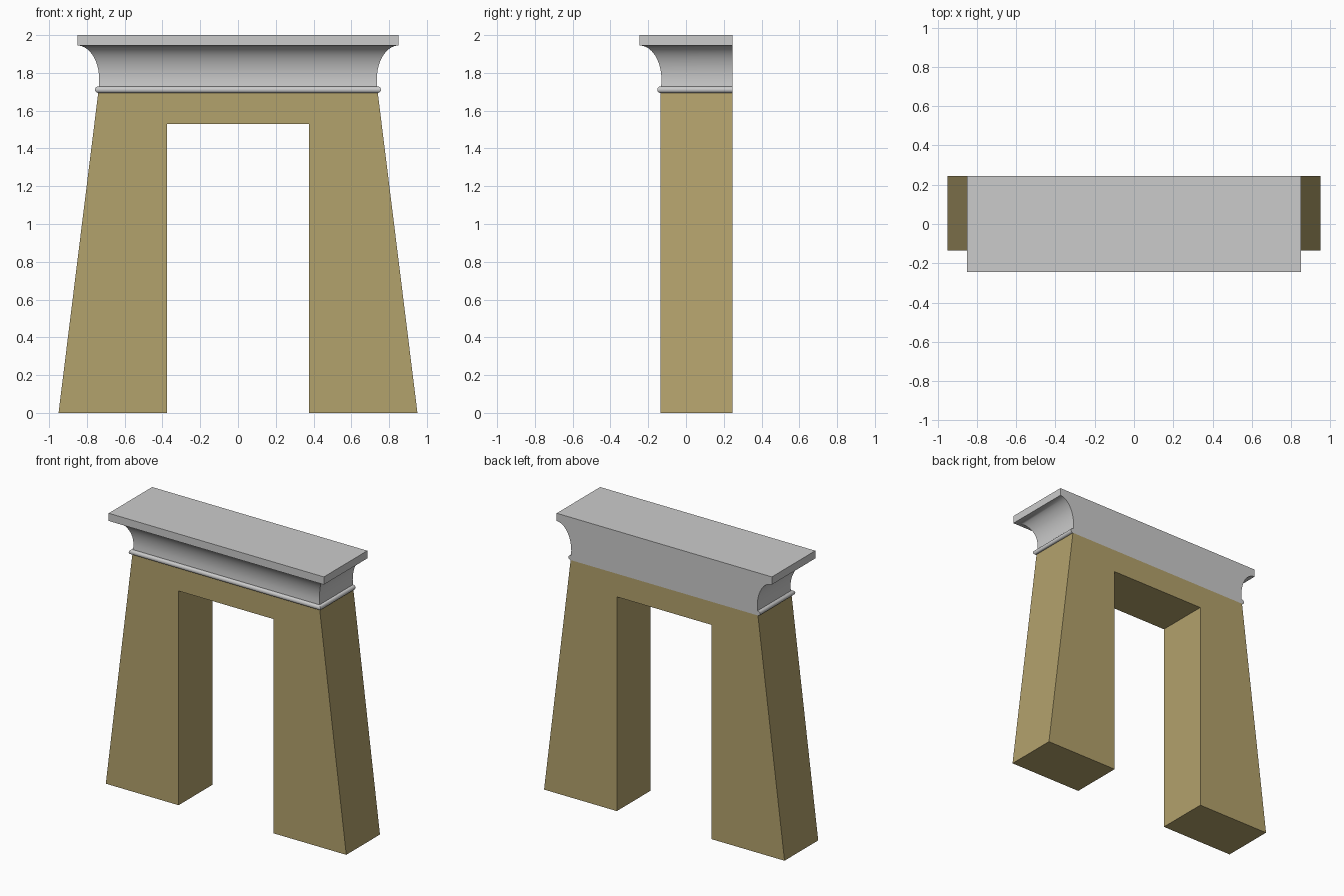
import bpy, bmesh, math

if "Cube" in bpy.data.objects:
    bpy.data.objects.remove(bpy.data.objects["Cube"])

BACK = 0.245        # flat rear plane shared by every part
FRONT = -0.135      # front plane of the wall
NECK = 0.74         # half width of the wall under the cornice


def finish(name, bm, smooth=False):
    bmesh.ops.recalc_face_normals(bm, faces=bm.faces[:])
    me = bpy.data.meshes.new(name)
    bm.to_mesh(me)
    bm.free()
    ob = bpy.data.objects.new(name, me)
    bpy.context.collection.objects.link(ob)
    if smooth:
        bpy.ops.object.select_all(action='DESELECT')
        bpy.context.view_layer.objects.active = ob
        ob.select_set(True)
        bpy.ops.object.shade_smooth_by_angle(angle=math.radians(35))
    return ob


def u_sweep(bm, profile):
    """Rings of (outward offset, z) running back-left, front, back-right with mitred corners."""
    rings = []
    for o, z in profile:
        x, y = NECK + o, FRONT - o
        rings.append([bm.verts.new((px, py, z)) for px, py in
                      ((-x, BACK), (-x, y), (x, y), (x, BACK))])
    return rings


def bridge(bm, a, b):
    for i in range(3):
        bm.faces.new((a[i], a[i + 1], b[i + 1], b[i]))


# Tapered wall with doorway, one outline extruded front to back
bm = bmesh.new()
outline = [(-0.95, 0), (-0.375, 0), (-0.375, 1.53), (0.375, 1.53),
           (0.375, 0), (0.95, 0), (NECK, 1.695), (-NECK, 1.695)]
face = bm.faces.new([bm.verts.new((x, FRONT, z)) for x, z in outline])
ext = bmesh.ops.extrude_face_region(bm, geom=[face])
bmesh.ops.translate(bm, vec=(0, BACK - FRONT, 0),
                    verts=[v for v in ext['geom'] if isinstance(v, bmesh.types.BMVert)])
wall = finish("gateway_wall", bm)
stone = bpy.data.materials.new("sandstone")
stone.diffuse_color = (0.45, 0.36, 0.15, 1)
stone.use_nodes = True
stone.node_tree.nodes["Principled BSDF"].inputs["Base Color"].default_value = stone.diffuse_color
wall.data.materials.append(stone)

# Hollow-curved cornice with flat top slab
bm = bmesh.new()
profile = [(0, 1.695), (-0.004, 1.74)]
for i in range(17):
    t = math.pi / 2 * i / 16
    profile.append((0.11 - 0.115 * math.cos(t), 1.765 + 0.18 * math.sin(t)))
profile.append((0.11, 2.0))
rings = u_sweep(bm, profile)
for a, b in zip(rings, rings[1:]):
    bridge(bm, a, b)
bm.faces.new(rings[0])
bm.faces.new(rings[-1])
bm.faces.new([r[0] for r in rings] + [r[3] for r in reversed(rings)])
finish("cornice", bm, True)

# Round moulding along the front and both sides
bm = bmesh.new()
R, N = 0.017, 16
rings = u_sweep(bm, [(R * math.cos(2 * math.pi * i / N),
                      1.711 + R * math.sin(2 * math.pi * i / N)) for i in range(N)])
for i in range(N):
    bridge(bm, rings[i], rings[(i + 1) % N])
for end in (0, 3):
    bm.faces.new([r[end] for r in rings])
finish("round_moulding", bm, True)
